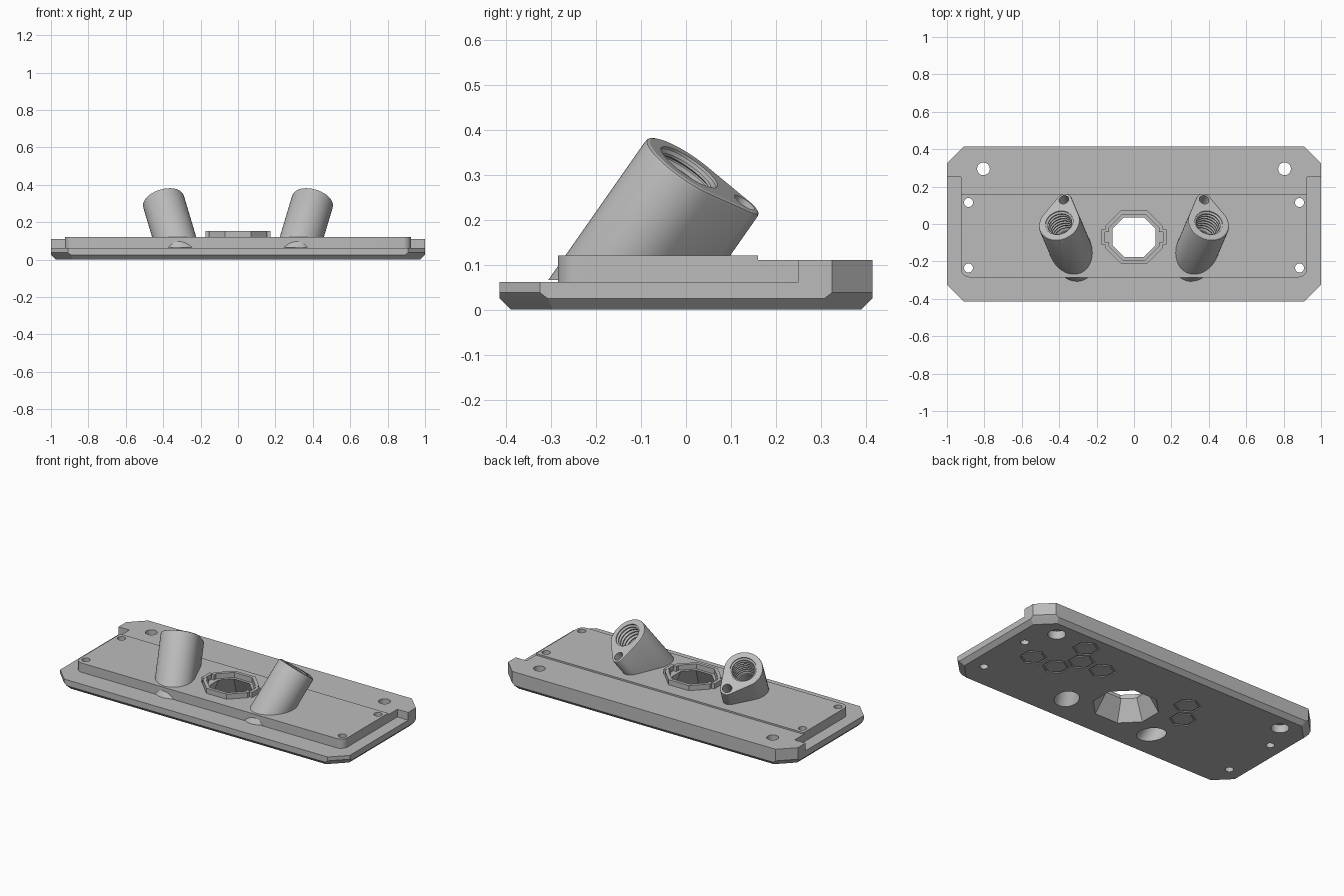
import bpy, bmesh, math
from mathutils import Matrix, Vector

cube = bpy.data.objects.get("Cube")
if cube:
    bpy.data.objects.remove(cube, do_unlink=True)

grey = bpy.data.materials.new("light grey plastic")
grey.use_nodes = True
colour = (0.5, 0.5, 0.5, 1)
grey.diffuse_color = colour
grey.node_tree.nodes["Principled BSDF"].inputs["Base Color"].default_value = colour


def finish(name, bm, matrix=Matrix()):
    bmesh.ops.recalc_face_normals(bm, faces=bm.faces)
    mesh = bpy.data.meshes.new(name)
    bm.to_mesh(mesh)
    bm.free()
    mesh.transform(matrix)
    mesh.materials.append(grey)
    obj = bpy.data.objects.new(name, mesh)
    bpy.context.collection.objects.link(obj)
    return obj


def hull(name, points, matrix=Matrix()):
    """Convex solid around the given points."""
    bm = bmesh.new()
    for p in points:
        bm.verts.new(p)
    bmesh.ops.convex_hull(bm, input=bm.verts)
    bmesh.ops.dissolve_limit(bm, angle_limit=0.01, verts=bm.verts, edges=bm.edges)
    return finish(name, bm, matrix)


def prism(name, outline, low, high):
    """Extrude a flat outline upward."""
    bm = bmesh.new()
    face = bm.faces.new([bm.verts.new((x, y, low)) for x, y in outline])
    extruded = bmesh.ops.extrude_face_region(bm, geom=[face])["geom"]
    top = [v for v in extruded if isinstance(v, bmesh.types.BMVert)]
    bmesh.ops.translate(bm, verts=top, vec=(0, 0, high - low))
    return finish(name, bm)


def lathe(name, profile, matrix, n=40):
    """Closed solid of revolution from (radius, height) pairs."""
    bm = bmesh.new()
    rings = [[bm.verts.new(p) for p in circle(r, z, n)] for r, z in profile]
    for a, b in zip(rings, rings[1:]):
        for i in range(n):
            j = (i + 1) % n
            bm.faces.new((a[i], a[j], b[j], b[i]))
    bm.faces.new(rings[0])
    bm.faces.new(rings[-1])
    return finish(name, bm, matrix)


def circle(r, z, n=32, x=0, y=0, turn=0):
    angles = [turn + math.tau * i / n for i in range(n)]
    return [(x + r * math.cos(a), y + r * math.sin(a), z) for a in angles]


def octagon(hx, hy, cut, z, y=0):
    return [(sx * a, y + sy * b, z) for sx in (-1, 1) for sy in (-1, 1)
            for a, b in ((hx, hy - cut), (hx - cut, hy))]


def box(name, x0, x1, y0, y1, z0, z1):
    return hull(name, [(x, y, z) for x in (x0, x1) for y in (y0, y1) for z in (z0, z1)])


def drum(name, r, x, y, low, high, n=32, turn=0):
    return hull(name, circle(r, low, n, x, y, turn) + circle(r, high, n, x, y, turn))


def combine(target, tool, operation="DIFFERENCE", keep=False):
    mod = target.modifiers.new("cut", "BOOLEAN")
    mod.operation, mod.solver, mod.object = operation, "EXACT", tool
    bpy.context.view_layer.objects.active = target
    bpy.ops.object.modifier_apply(modifier=mod.name)
    if not keep:
        bpy.data.objects.remove(tool, do_unlink=True)


# Base plate with chamfered underside
base = hull("base_plate", octagon(0.975, 0.39, 0.094, 0) + octagon(1, 0.415, 0.107, 0.025)
            + octagon(1, 0.415, 0.09, 0.038) + octagon(1, 0.415, 0.09, 0.12))

# Low ledge around the raised panel, and the lower rear strip
W, F, R = 0.925, -0.285, 0.045
corner = [(W - R + R * math.cos(a), F + R - R * math.sin(a))
          for a in [math.pi / 2 * i / 8 for i in range(9)]]
half = [(1.1, -0.5), (1.1, 0.25), (W, 0.25)] + corner
ledge = half + [(-x, y) for x, y in reversed(half)]
combine(base, prism("ledge_cutter", ledge, 0.062, 0.2))
combine(base, box("rear_cutter", -1.1, 1.1, 0.16, 0.5, 0.11, 0.2))

# Screw holes, with counterbores under the rear pair
for side in (-1, 1):
    for r, x, y, low, high in ((0.024, 0.885, 0.115, -0.1, 0.3), (0.024, 0.885, -0.235, -0.1, 0.3),
                               (0.034, 0.805, 0.295, -0.1, 0.3), (0.05, 0.805, 0.295, -0.1, 0.05)):
        combine(base, drum("hole_cutter", r, side * x, y, low, high))

# Hexagonal grooves engraved underneath
for x, y in ((0.354, 0.15), (0.504, 0.15), (0.579, 0.28), (0.579, 0.02),
             (0.742, 0.02), (-0.255, 0.155), (-0.333, 0.025)):
    groove = drum("groove_cutter", 0.077, x, y, -0.02, 0.006, 6, math.pi / 6)
    combine(groove, drum("groove_core", 0.064, x, y, -0.05, 0.05, 6, math.pi / 6))
    combine(base, groove)

# Central opening, flaring toward the underside
CY = -0.07
combine(base, hull("flare_cutter", octagon(0.18, 0.17, 0.1, -0.005, CY)
                   + octagon(0.113, 0.103, 0.06, 0.125, CY)))

# Collar around the opening, with a small lug on each side
collar = hull("collar", octagon(0.155, 0.142, 0.085, 0.115, CY) + octagon(0.155, 0.142, 0.085, 0.152, CY))
combine(collar, box("lugs", -0.175, 0.175, CY - 0.04, CY + 0.04, 0.115, 0.152), "UNION")
combine(collar, hull("recess", octagon(0.135, 0.122, 0.074, 0.1, CY) + octagon(0.135, 0.122, 0.074, 0.2, CY)))
combine(collar, box("lug_recess", -0.155, 0.155, CY - 0.028, CY + 0.028, 0.1, 0.2))

# Tilted threaded sockets with a pin hole in the narrow end
thread = [(0.076, 0.05), (0.076, -0.006)]
for i in range(7):
    z = -0.012 - 0.022 * i
    thread += [(0.066, z), (0.066, z - 0.006), (0.077, z - 0.011), (0.077, z - 0.015)]
thread += [(0.068, -0.172), (0.068, -0.6)]

sockets = []
for side, label in ((1, "left"), (-1, "right")):
    axis = Vector((side * 0.3, 0.7, 1)).normalized()
    tail = Vector((side * -0.025, 0.123, -0.0785))
    tail = (tail - axis * tail.dot(axis)).normalized()
    across = axis.cross(tail)
    frame = Matrix((tail, across, axis)).transposed().to_4x4()
    frame.translation = (side * 0.40, 0.007, 0.317)
    shape = []
    for inset, z in ((0.008, 0), (0.002, -0.003), (0, -0.009), (0, -0.48)):
        shape += circle(0.113 - inset, z, 48) + circle(0.042 - inset, z, 24, 0.148)
    socket = hull(label + "_socket", shape, frame)
    combine(socket, box("floor_cutter", -2, 2, -2, 2, -2, 0.066))
    bore = lathe("bore_cutter", thread, frame)
    combine(base, bore, keep=True)
    combine(socket, bore)
    pin = hull("pin_cutter", circle(0.027, 0.1, 24, 0.148) + circle(0.027, -0.12, 24, 0.148), frame)
    combine(socket, pin)
    sockets.append(socket)

# Smooth the round surfaces, keeping crisp edges
bpy.ops.object.select_all(action="DESELECT")
for obj in [base, collar] + sockets:
    obj.select_set(True)
bpy.context.view_layer.objects.active = base
bpy.ops.object.shade_smooth_by_angle(angle=math.radians(25))
